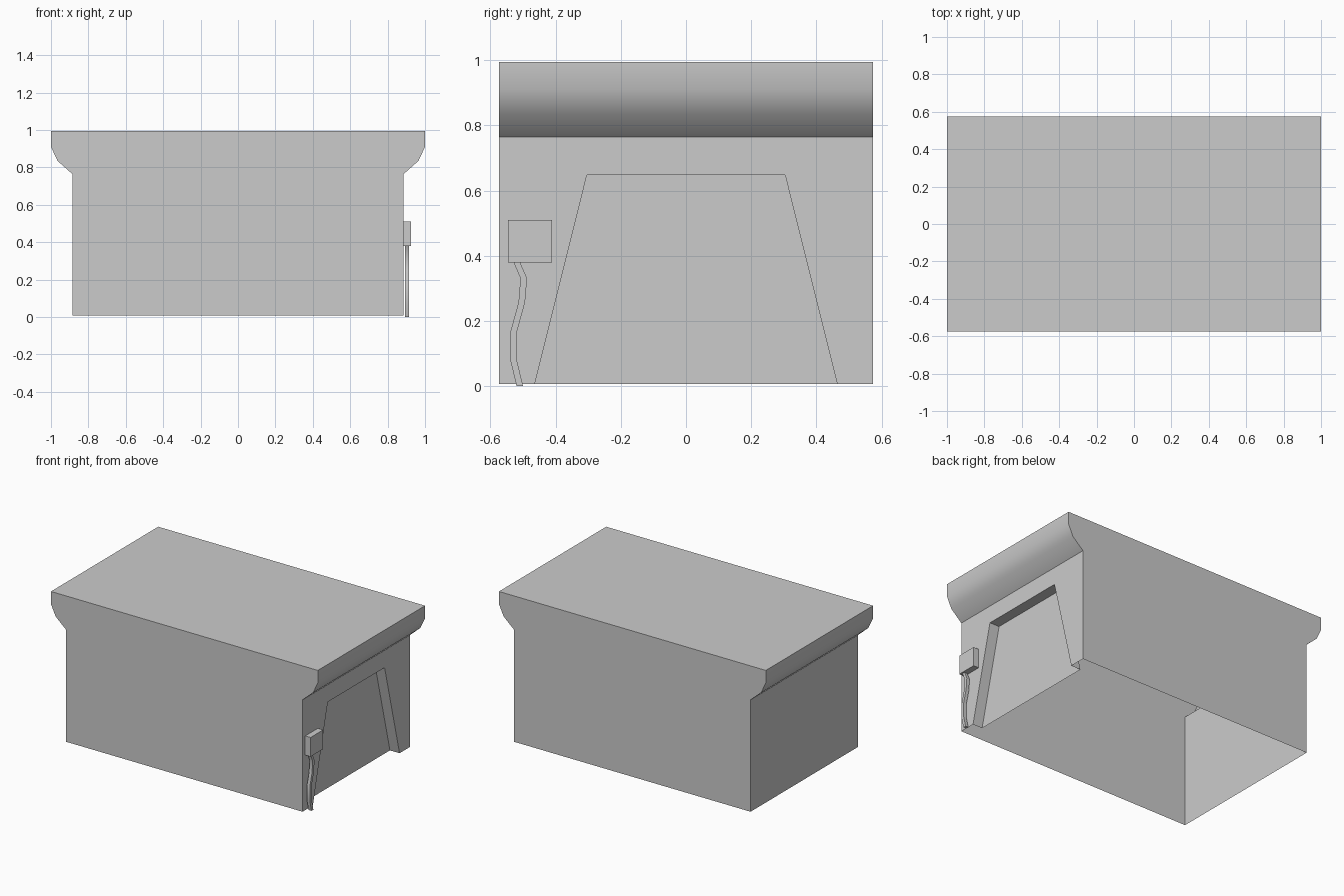
import bpy, bmesh
from mathutils import Vector

if "Cube" in bpy.data.objects:
    bpy.data.objects.remove(bpy.data.objects["Cube"])

HALF_Y = 0.574
WALL_X = 0.886
BASE_Z = 0.007
RECESS = 0.072


def finish(name, bm, smooth=False):
    bmesh.ops.remove_doubles(bm, verts=bm.verts, dist=1e-5)
    bmesh.ops.recalc_face_normals(bm, faces=bm.faces)
    mesh = bpy.data.meshes.new(name)
    bm.to_mesh(mesh)
    bm.free()
    ob = bpy.data.objects.new(name, mesh)
    bpy.context.collection.objects.link(ob)
    if smooth:
        bpy.ops.object.select_all(action='DESELECT')
        ob.select_set(True)
        bpy.context.view_layer.objects.active = ob
        bpy.ops.object.shade_smooth_by_angle(angle=0.55)
    return ob


def face(bm, pts):
    return bm.faces.new([bm.verts.new(p) for p in pts])


# Building shell: open underneath, flared eaves on both ends
bm = bmesh.new()
right = [(WALL_X, BASE_Z), (WALL_X, 0.765), (0.965, 0.835), (1.0, 0.91), (1.0, 0.995)]
profile = right + [(-x, z) for x, z in reversed(right)]
for y in (-HALF_Y, HALF_Y):
    face(bm, [(x, y, z) for x, z in profile])
for i, ((x0, z0), (x1, z1)) in enumerate(zip(profile, profile[1:])):
    if i == 0:
        continue  # right wall is made with the doorway below
    face(bm, [(x0, -HALF_Y, z0), (x1, -HALF_Y, z1), (x1, HALF_Y, z1), (x0, HALF_Y, z0)])

# Right wall with a tapered doorway, recessed to a back panel
door = [(-0.464, BASE_Z), (-0.304, 0.648), (0.304, 0.648), (0.464, BASE_Z)]
outline = door + [(HALF_Y, BASE_Z), (HALF_Y, 0.765), (-HALF_Y, 0.765), (-HALF_Y, BASE_Z)]
face(bm, [(WALL_X, y, z) for y, z in outline])
inner = WALL_X - RECESS
for (y0, z0), (y1, z1) in zip(door, door[1:]):
    face(bm, [(WALL_X, y0, z0), (WALL_X, y1, z1), (inner, y1, z1), (inner, y0, z0)])
face(bm, [(inner, y, z) for y, z in door])
finish("building_shell", bm, smooth=True)

# Control box beside the doorway
bm = bmesh.new()
bmesh.ops.create_cube(bm, size=1)
bmesh.ops.scale(bm, vec=(0.04, 0.135, 0.13), verts=bm.verts)
bmesh.ops.translate(bm, vec=(0.906, -0.478, 0.445), verts=bm.verts)
finish("control_box", bm)

# Cable hanging from the box: square section swept along a wavy path
path = [(-0.520, 0.382), (-0.498, 0.331), (-0.504, 0.257),
        (-0.528, 0.170), (-0.528, 0.075), (-0.510, 0.0)]
bm = bmesh.new()
rings = [[bm.verts.new((x, y + dy, z)) for x, dy in
          ((0.893, -0.01), (0.915, -0.01), (0.915, 0.01), (0.893, 0.01))]
         for y, z in path]
for a, b in zip(rings, rings[1:]):
    for i in range(4):
        j = (i + 1) % 4
        bm.faces.new((a[i], a[j], b[j], b[i]))
bm.faces.new(rings[0])
bm.faces.new(rings[-1])
finish("cable", bm, smooth=True)
